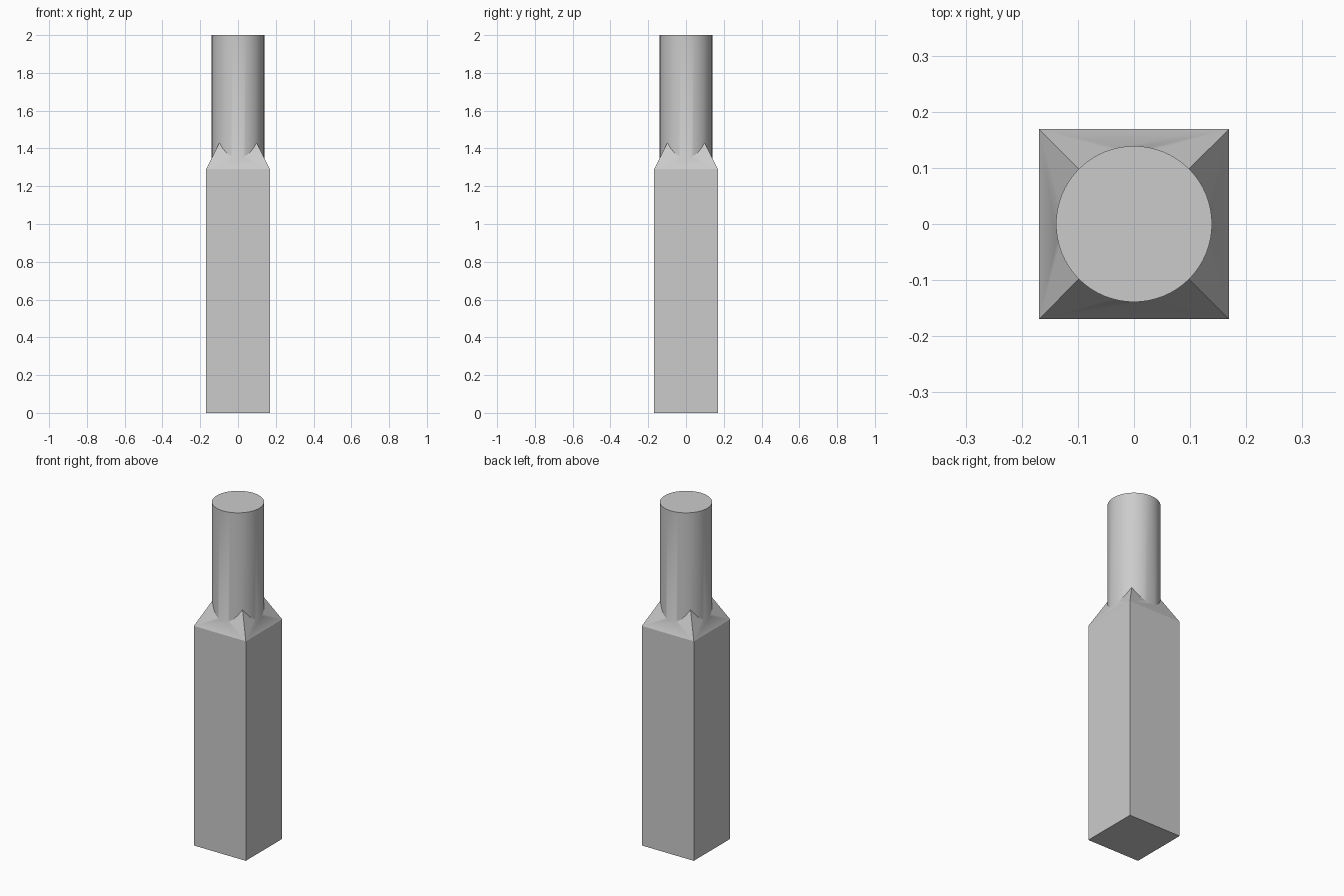
import bpy, bmesh, math

cube = bpy.data.objects.get("Cube")
if cube:
    bpy.data.objects.remove(cube, do_unlink=True)

HALF = 0.169       # half width of the square column
SHOULDER = 1.29    # height where the column begins to taper
SLOPE = 1.98       # rise of the tapered collar
RADIUS = 0.139     # round shaft
TOP = 2.0
SIDES = 64
QUARTER = SIDES // 4

grey = bpy.data.materials.new("light_grey")
grey.use_nodes = True
colour = (0.6, 0.6, 0.6, 1)
grey.diffuse_color = colour
grey.node_tree.nodes["Principled BSDF"].inputs["Base Color"].default_value = colour

bm = bmesh.new()


def square(z):
    return [bm.verts.new((HALF * x, HALF * y, z))
            for x, y in ((1, -1), (1, 1), (-1, 1), (-1, -1))]


# Rings start at the -45 degree corner so each quarter matches one column side
foot, shoulder = square(0), square(SHOULDER)
seam, rim = [], []
for i in range(SIDES):
    a = -math.pi / 4 + math.tau * i / SIDES
    x, y = RADIUS * math.cos(a), RADIUS * math.sin(a)
    z = SHOULDER + SLOPE * (HALF - max(abs(x), abs(y)))
    seam.append(bm.verts.new((x, y, z)))
    rim.append(bm.verts.new((x, y, TOP)))

# Square column and its sloping collar faces, scalloped by the shaft
bm.faces.new(foot[::-1])
for k in range(4):
    n = (k + 1) % 4
    bm.faces.new((foot[k], foot[n], shoulder[n], shoulder[k]))
    arc = [seam[(k * QUARTER + j) % SIDES] for j in range(QUARTER, -1, -1)]
    bm.faces.new([shoulder[k], shoulder[n]] + arc)

# Round shaft with a flat end
for i in range(SIDES):
    n = (i + 1) % SIDES
    bm.faces.new((seam[i], seam[n], rim[n], rim[i]))
bm.faces.new(rim)

# Smooth shading with crisp edges; the shoulder edges stay sharp
bm.normal_update()
for f in bm.faces:
    f.smooth = True
for e in bm.edges:
    on_shoulder = all(v in shoulder for v in e.verts)
    e.smooth = not on_shoulder and e.calc_face_angle() < math.radians(30)

mesh = bpy.data.meshes.new("square_shank_peg")
bm.to_mesh(mesh)
bm.free()
mesh.materials.append(grey)
peg = bpy.data.objects.new("square_shank_peg", mesh)
bpy.context.collection.objects.link(peg)
